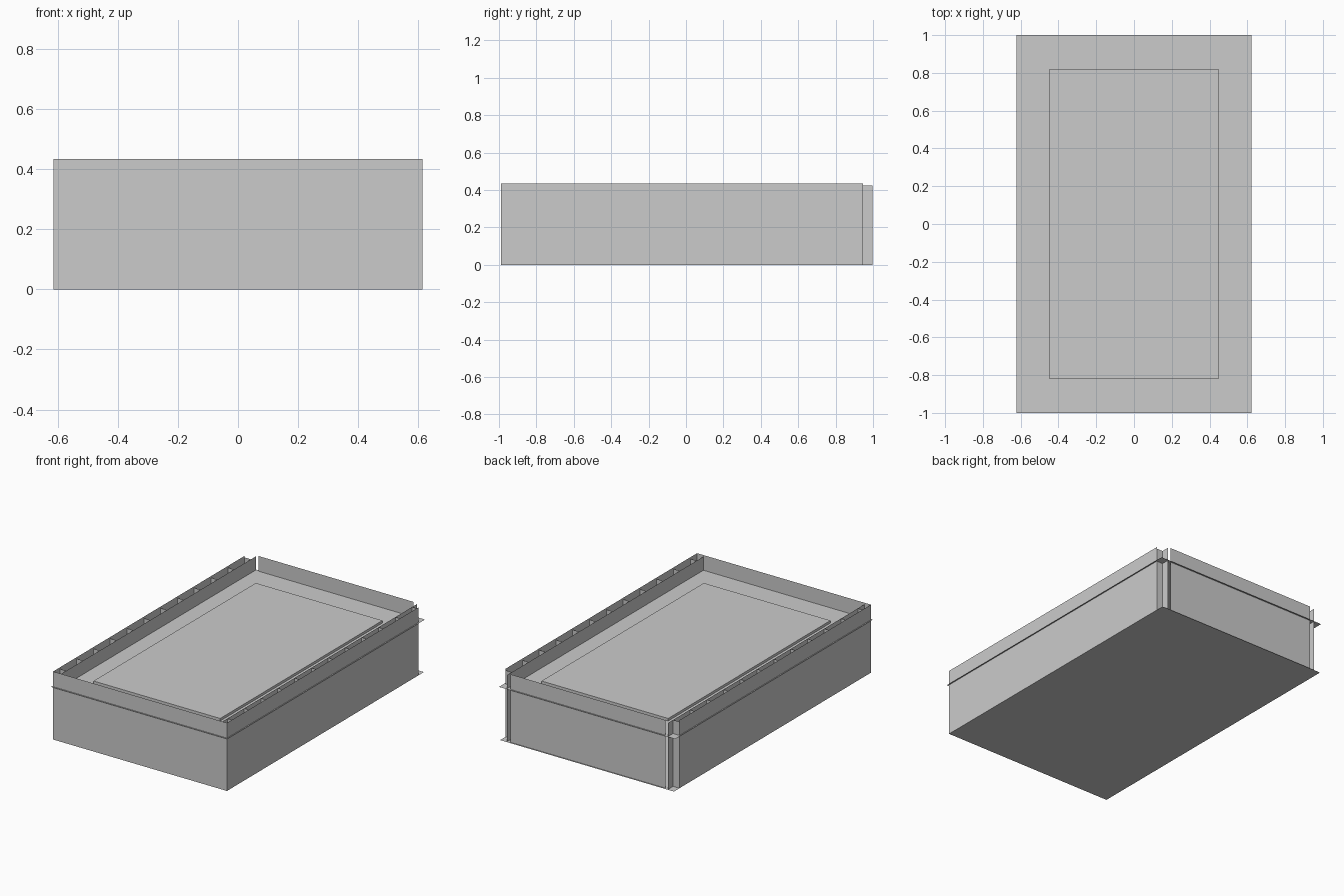
import bpy

if "Cube" in bpy.data.objects:
    bpy.data.objects.remove(bpy.data.objects["Cube"])

W, L = 0.623, 1.0          # deck half width and half length
WALL_X, WALL_Y = 0.615, 0.99
TOP, INNER_TOP, DECK = 0.435, 0.425, 0.338
INNER_X, SIDE_END = 0.57, 0.945


def mesh_object(name, verts, faces):
    me = bpy.data.meshes.new(name)
    me.from_pydata(verts, [], faces)
    me.update()
    ob = bpy.data.objects.new(name, me)
    bpy.context.collection.objects.link(ob)
    return ob


def sheet(name, x, y, z):
    """Flat one-face panel: hx, y, z are (min, max) ranges, one of them of zero size."""
    if z[0] == z[1]:
        v = [(x[0], y[0], z[0]), (x[1], y[0], z[0]), (x[1], y[1], z[0]), (x[0], y[1], z[0])]
    else:
        v = [(x[0], y[0], z[0]), (x[1], y[1], z[0]), (x[1], y[1], z[1]), (x[0], y[0], z[1])]
    return mesh_object(name, v, [(0, 1, 2, 3)])


# floor and deck sheets
sheet("floor_panel", (-WALL_X, WALL_X), (-WALL_Y, L), (0, 0))
sheet("deck_panel", (-W, W), (-L, L), (DECK, DECK))

# raised centre pad on the deck
bpy.ops.mesh.primitive_cube_add(size=1, location=(0, 0, DECK + 0.008))
pad = bpy.context.object
pad.name = "raised_pad"
pad.scale = (0.896, 1.64, 0.016)

# end walls: the front is full width, the back stops short of the corners
sheet("front_wall", (-WALL_X, WALL_X), (-WALL_Y, -WALL_Y), (0, TOP))
sheet("back_wall", (-0.547, 0.547), (WALL_Y, WALL_Y), (0, TOP))

# double side walls with regularly spaced dividers
for s, side in ((-1, "left"), (1, "right")):
    ox, ix = s * WALL_X, s * INNER_X
    sheet(side + "_outer_wall", (ox, ox), (-WALL_Y, SIDE_END), (0, TOP))
    sheet(side + "_inner_wall", (ix, ix), (-WALL_Y, 0.997), (0, INNER_TOP))
    for i in range(12):
        y = SIDE_END - i * 0.1697
        sheet(f"{side}_divider_{i + 1}", (ix, ox), (y, y), (0, INNER_TOP))
